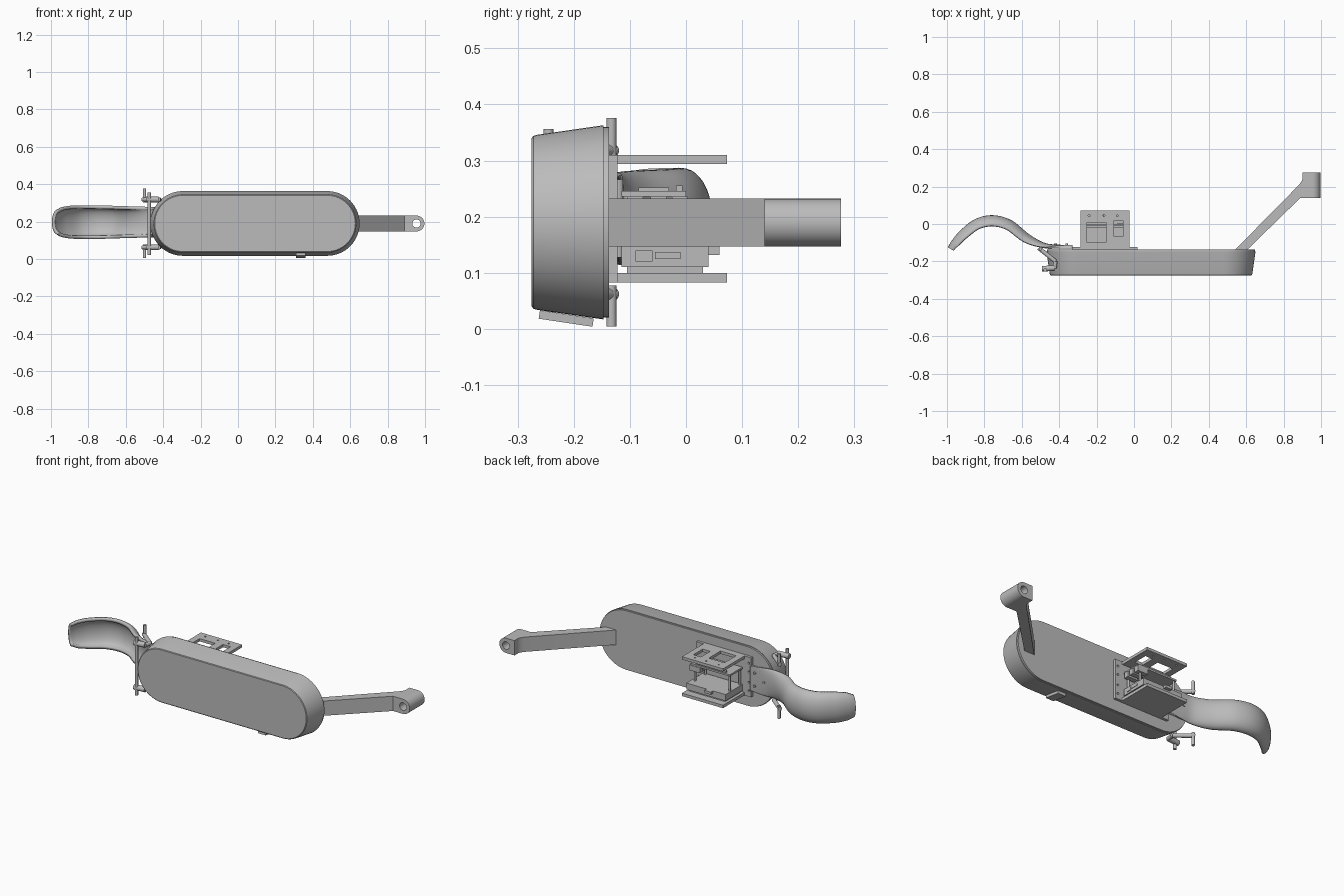
import bpy, bmesh
from math import sin, cos, pi, radians
from mathutils import Vector, Matrix

cube = bpy.data.objects.get("Cube")
if cube:
    bpy.data.objects.remove(cube)

grey = bpy.data.materials.new("plain_grey")
grey.use_nodes = True
GREY = (0.5, 0.5, 0.5, 1)
grey.diffuse_color = GREY
grey.node_tree.nodes["Principled BSDF"].inputs["Base Color"].default_value = GREY


def finish(obj, smooth=True):
    if not obj.data.materials:
        obj.data.materials.append(grey)
    bpy.ops.object.select_all(action='DESELECT')
    obj.select_set(True)
    bpy.context.view_layer.objects.active = obj
    if obj.type == 'CURVE':
        bpy.ops.object.convert(target='MESH')
    if smooth:
        bpy.ops.object.shade_smooth_by_angle(angle=radians(35))
    return bpy.context.object


def from_bmesh(name, bm, smooth=True):
    bmesh.ops.recalc_face_normals(bm, faces=bm.faces)
    mesh = bpy.data.meshes.new(name)
    bm.to_mesh(mesh)
    bm.free()
    obj = bpy.data.objects.new(name, mesh)
    bpy.context.collection.objects.link(obj)
    return finish(obj, smooth)


def box(name, x, y, z, tilt=0):
    """Box from (low, high) ranges, tilted about the x axis."""
    bm = bmesh.new()
    size = [b - a for a, b in (x, y, z)]
    mid = [(a + b) / 2 for a, b in (x, y, z)]
    m = Matrix.Translation(mid) @ Matrix.Rotation(tilt, 4, 'X') @ Matrix.Diagonal((*size, 1))
    bmesh.ops.create_cube(bm, size=1, matrix=m)
    return from_bmesh(name, bm, False)


def rod(name, a, b, r):
    a, b = Vector(a), Vector(b)
    bm = bmesh.new()
    m = Matrix.Translation((a + b) / 2) @ (b - a).to_track_quat('Z', 'Y').to_matrix().to_4x4()
    bmesh.ops.create_cone(bm, cap_ends=True, segments=20, radius1=r, radius2=r,
                          depth=(b - a).length, matrix=m)
    return from_bmesh(name, bm)


def panel(name, outlines, low, high, upright=False):
    """Extrude outlines (first solid, others holes) in z, or in y when upright."""
    curve = bpy.data.curves.new(name, 'CURVE')
    curve.dimensions = '2D'
    curve.fill_mode = 'BOTH'
    curve.extrude = (high - low) / 2
    for pts in outlines:
        s = curve.splines.new('POLY')
        s.points.add(len(pts) - 1)
        for p, (u, v) in zip(s.points, pts):
            p.co = (u, v, 0, 1)
        s.use_cyclic_u = True
    obj = bpy.data.objects.new(name, curve)
    bpy.context.collection.objects.link(obj)
    mid = (low + high) / 2
    obj.location = (0, mid, 0) if upright else (0, 0, mid)
    if upright:
        obj.rotation_euler.x = pi / 2
    return finish(obj)


def rect(x0, x1, y0, y1):
    return [(x0, y0), (x1, y0), (x1, y1), (x0, y1)]


def arc(cx, cy, r, start, end, n=20):
    return [(cx + r * cos(start + (end - start) * i / n),
             cy + r * sin(start + (end - start) * i / n)) for i in range(n + 1)]


def circle(cx, cy, r):
    return arc(cx, cy, r, 0, 2 * pi, 20)[:-1]


# Deck: flared stadium with a softened front edge and a thin rear lip
CZ = 0.19
bm = bmesh.new()
rings = []
for y, r in [(-0.275, 0.150), (-0.272, 0.154), (-0.265, 0.156), (-0.147, 0.173),
             (-0.147, 0.170), (-0.137, 0.170)]:
    pts = arc(0.477, CZ, r, -pi / 2, pi / 2, 28) + arc(-0.295, CZ, r, pi / 2, 1.5 * pi, 28)
    rings.append([bm.verts.new((x, y, z)) for x, z in pts])
for a, b in zip(rings, rings[1:]):
    for i in range(len(a)):
        j = (i + 1) % len(a)
        bm.faces.new((a[i], a[j], b[j], b[i]))
bm.faces.new(rings[0])
bm.faces.new(rings[-1])
from_bmesh("deck_body", bm)

# Angled arm with a pierced end block
panel("angled_arm", [[(0.54, -0.138), (0.605, -0.138), (0.89, 0.14), (0.91, 0.14),
                      (0.91, 0.25), (0.902, 0.245), (0.898, 0.232), (0.885, 0.212)]],
      0.147, 0.232)
end = [(0.9, 0.147)] + arc(0.954, 0.1895, 0.0425, -pi / 2, pi / 2) + [(0.9, 0.232)]
panel("arm_end_block", [end, circle(0.954, 0.1895, 0.022)], 0.14, 0.276, True)

# Fender: arched trough swept along a wave, flattening into a flange
path = [(-0.995, -0.125), (-0.975, -0.09), (-0.93, -0.036), (-0.85, 0.026), (-0.755, 0.047),
        (-0.655, 0.02), (-0.56, -0.055), (-0.48, -0.1), (-0.41, -0.11), (-0.33, -0.112)]
half = [0.066, 0.08, 0.088, 0.09, 0.09, 0.088, 0.085, 0.082, 0.08, 0.07]
depth = [0.035, 0.045, 0.052, 0.056, 0.058, 0.056, 0.05, 0.025, 0.006, 0.0]


def spline(vals, t):
    """Catmull-Rom sample of a list of numbers."""
    i = min(int(t), len(vals) - 2)
    f = t - i
    p0, p1, p2, p3 = (vals[min(max(i + k, 0), len(vals) - 1)] for k in (-1, 0, 1, 2))
    return p1 + f * ((p2 - p0) + f * ((2 * p0 - 5 * p1 + 4 * p2 - p3)
                                      + f * (3 * p1 - p0 - 3 * p2 + p3))) / 2


xs, ys = zip(*path)
bm = bmesh.new()
rows = []
steps, across = 54, 20
for k in range(steps + 1):
    t = k * (len(path) - 1) / steps
    c = Vector((spline(xs, t), spline(ys, t), 0))
    ahead = Vector((spline(xs, t + 0.01) - spline(xs, t - 0.01),
                    spline(ys, t + 0.01) - spline(ys, t - 0.01), 0)).normalized()
    normal = Vector((-ahead.y, ahead.x, 0))
    w, d = spline(half, t), spline(depth, t)
    row = []
    for j in range(across + 1):
        a = pi * j / across
        p = c - normal * d * (1 - sin(a) ** 0.9)
        row.append(bm.verts.new((p.x, p.y, 0.197 + w * cos(a))))
    rows.append(row)
for a, b in zip(rows, rows[1:]):
    for j in range(across):
        bm.faces.new((a[j], a[j + 1], b[j + 1], b[j]))
fender = from_bmesh("fender", bm)
mod = fender.modifiers.new("thickness", 'SOLIDIFY')
mod.thickness = 0.018
mod.offset = 1 if fender.data.polygons[len(fender.data.polygons) // 2].normal.y < 0 else -1
for i, (x, z) in enumerate([(-0.36, 0.16), (-0.36, 0.235), (-0.42, 0.197)]):
    rod(f"fender_screw_{i}", (x, -0.13, z), (x, -0.104, z), 0.007)

# Electronics mount: base plate with screw holes and two shelves
holes = [circle(x, z, 0.006) for x in (-0.315, 0.003) for z in (0.115, 0.165, 0.225, 0.275)]
panel("mount_plate", [rect(-0.33, 0.02, 0.083, 0.31)] + holes, -0.138, -0.122, True)
shelf_holes = [circle(x, y, 0.005) for x in (-0.24, -0.16, -0.09) for y in (0.045,)]
panel("upper_shelf", [rect(-0.287, -0.025, -0.13, 0.073), rect(-0.25, -0.15, -0.1, 0.007),
                      rect(-0.108, -0.06, -0.066, 0.018)] + shelf_holes, 0.294, 0.31)
box("lower_shelf", (-0.287, -0.025), (-0.13, 0.073), (0.083, 0.1))

# Electronics: case, circuit board and its connectors
box("battery_case", (-0.28, -0.03), (-0.115, 0.04), (0.11, 0.147))
box("case_foot", (-0.27, -0.04), (-0.105, 0.03), (0.1, 0.11))
box("case_plug", (-0.2, -0.16), (0.04, 0.06), (0.132, 0.147))
box("circuit_board", (-0.28, -0.03), (-0.115, 0.0), (0.236, 0.246))
box("board_chip", (-0.2, -0.14), (-0.085, -0.03), (0.246, 0.252))
box("pin_header", (-0.25, -0.06), (-0.018, -0.006), (0.246, 0.256))
for i, y in enumerate((-0.105, -0.063, -0.025)):
    box(f"socket_{i}", (-0.09, -0.024), (y, y + 0.028), (0.205, 0.236))
for i, x in enumerate((-0.27, -0.05)):
    for j, y in enumerate((-0.105, -0.012)):
        rod(f"standoff_{i}_{j}", (x, y, 0.147), (x, y, 0.24), 0.006)
box("side_port", (-0.04, -0.026), (-0.09, -0.06), (0.12, 0.14))
box("side_slot", (-0.04, -0.027), (-0.055, -0.01), (0.125, 0.137))

# Hinge: long pin, and above and below it a bent lever with a cross tube and stub
rod("hinge_pin", (-0.475, -0.245, 0.022), (-0.475, -0.245, 0.356), 0.009)
for side, s in (("upper", 1), ("lower", -1)):
    z = CZ + s * 0.128
    rod(f"{side}_lever", (-0.51, -0.128, z), (-0.42, -0.2, z), 0.011)
    rod(f"{side}_cross_tube", (-0.492, -0.24, z), (-0.425, -0.235, z), 0.015)
    rod(f"{side}_lever_bend", (-0.42, -0.2, z), (-0.425, -0.238, z), 0.011)
    rod(f"{side}_stub", (-0.5, -0.133, z - s * 0.015), (-0.5, -0.133, CZ + s * 0.186), 0.009)

# Small tab under the deck
box("underside_tab", (0.31, 0.36), (-0.262, -0.165), (0.011, 0.026), radians(-8.5))
